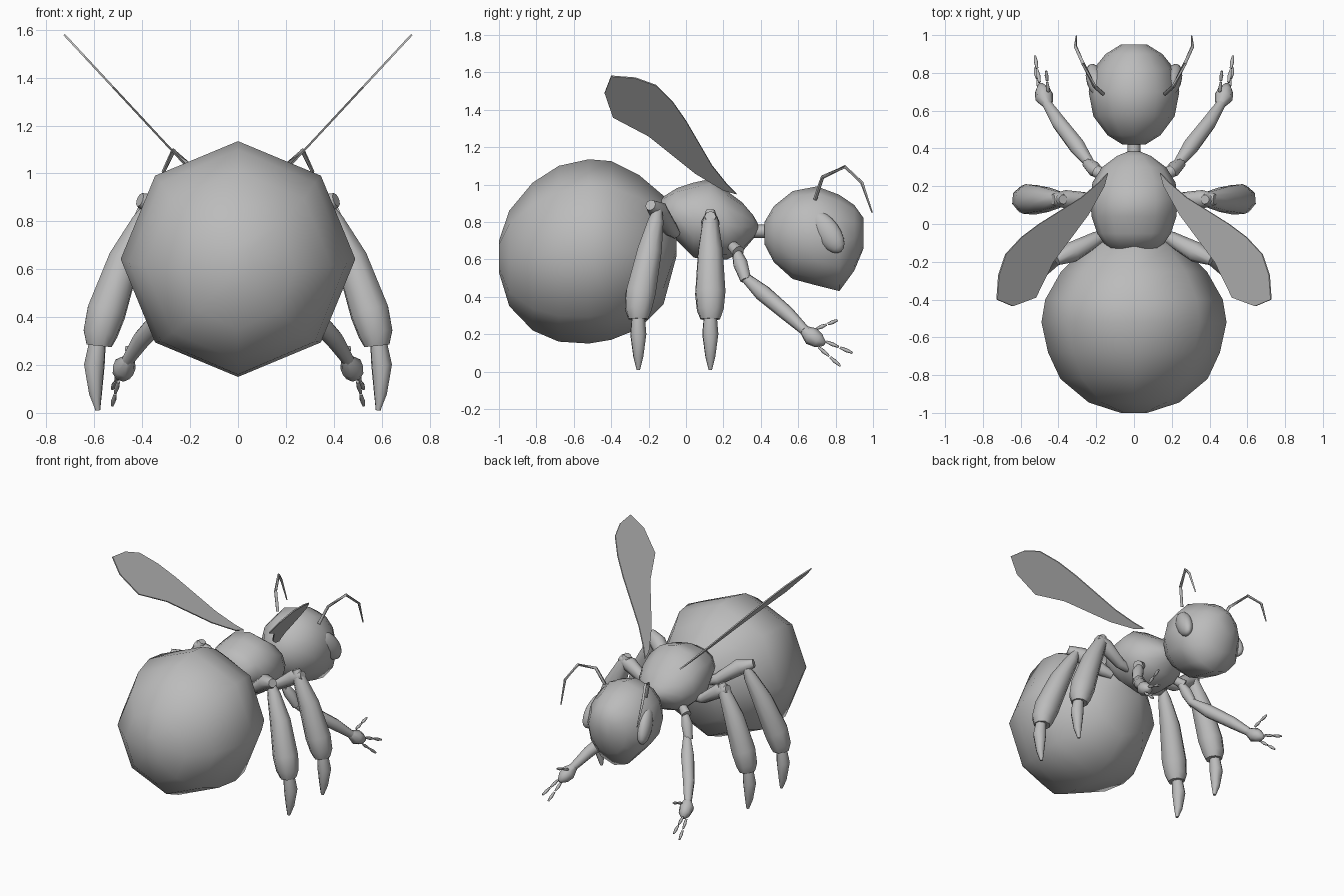
import bpy, bmesh, math
from mathutils import Vector, Matrix

grey = bpy.data.materials.new("plain grey")
grey.diffuse_color = (0.5, 0.5, 0.5, 1)


def finish(name, bm, mirror=False, angle=60):
    bmesh.ops.recalc_face_normals(bm, faces=bm.faces[:])
    me = bpy.data.meshes.new(name)
    bm.to_mesh(me)
    bm.free()
    me.materials.append(grey)
    ob = bpy.data.objects.new(name, me)
    bpy.context.collection.objects.link(ob)
    bpy.ops.object.select_all(action='DESELECT')
    ob.select_set(True)
    bpy.context.view_layer.objects.active = ob
    bpy.ops.object.shade_smooth_by_angle(angle=math.radians(angle))
    if mirror:
        ob.modifiers.new("mirror", 'MIRROR')
    return ob


def skin(bm, rings):
    """Bridge equal rings of points and cap both ends."""
    rows = [[bm.verts.new(p) for p in r] for r in rings]
    n = len(rows[0])
    for a, b in zip(rows, rows[1:]):
        for i in range(n):
            j = (i + 1) % n
            bm.faces.new((a[i], a[j], b[j], b[i]))
    bm.faces.new(rows[0])
    bm.faces.new(rows[-1])


def body(name, stations, sides):
    """Rounded body along y; stations are (y, top, bottom, half width)."""
    bm = bmesh.new()
    rings = []
    for y, top, bot, w in stations:
        c, h = (top + bot) / 2, (top - bot) / 2
        rings.append([(w * math.sin(t), y, c + h * math.cos(t))
                      for t in (math.tau * i / sides for i in range(sides))])
    skin(bm, rings)
    return finish(name, bm, angle=75)


def tube(bm, path, sides=8):
    """Tapered limb; path points are (x, y, z, radius)."""
    pts = [Vector(p[:3]) for p in path]
    rings = []
    for i, p in enumerate(pts):
        d = (pts[min(i + 1, len(pts) - 1)] - pts[max(i - 1, 0)]).normalized()
        u = d.cross(Vector((0.3, 1, 0.1))).normalized()
        v = d.cross(u)
        r = path[i][3]
        rings.append([p + r * (u * math.cos(t) + v * math.sin(t))
                      for t in (math.tau * k / sides for k in range(sides))])
    skin(bm, rings)


def limb(name, *paths, sides=8):
    bm = bmesh.new()
    for p in paths:
        tube(bm, p, sides)
    return finish(name, bm, mirror=True)


# Main body masses
body("abdomen", [
    (-1.0, 0.70, 0.53, 0.07), (-0.945, 0.86, 0.35, 0.24), (-0.82, 1.01, 0.22, 0.39),
    (-0.68, 1.10, 0.16, 0.455), (-0.52, 1.135, 0.15, 0.49), (-0.40, 1.125, 0.17, 0.47),
    (-0.25, 1.05, 0.23, 0.385), (-0.12, 0.94, 0.36, 0.25), (-0.05, 0.84, 0.62, 0.12)], 8)
body("thorax", [
    (-0.13, 0.93, 0.75, 0.14), (-0.05, 0.98, 0.70, 0.195), (0.04, 1.01, 0.61, 0.225),
    (0.13, 1.03, 0.595, 0.23), (0.22, 0.965, 0.60, 0.22), (0.30, 0.905, 0.64, 0.17),
    (0.36, 0.835, 0.71, 0.09), (0.385, 0.79, 0.75, 0.03)], 12)
body("neck", [(0.35, 0.785, 0.715, 0.035), (0.45, 0.785, 0.715, 0.035)], 10)
body("head", [
    (0.42, 0.80, 0.68, 0.06), (0.47, 0.885, 0.585, 0.14), (0.57, 0.965, 0.495, 0.215),
    (0.70, 0.99, 0.46, 0.24), (0.82, 0.945, 0.43, 0.215), (0.90, 0.89, 0.54, 0.15),
    (0.95, 0.82, 0.66, 0.07)], 12)

# Tilted oval eyes
bm = bmesh.new()
bmesh.ops.create_uvsphere(
    bm, u_segments=16, v_segments=10, radius=1,
    matrix=Matrix.Translation((0.2, 0.755, 0.745)) @ Matrix.Rotation(math.radians(-18), 4, 'Z')
    @ Matrix.Rotation(math.radians(37), 4, 'X') @ Matrix.Diagonal((0.05, 0.07, 0.13, 1)))
finish("eyes", bm, mirror=True)

# Jointed feelers
limb("antennae", [(0.165, 0.69, 0.92, 0.011), (0.21, 0.73, 1.04, 0.011),
                  (0.27, 0.85, 1.095, 0.010), (0.31, 0.94, 1.01, 0.009),
                  (0.305, 0.995, 0.85, 0.004)], sides=6)

# Thin swept wings: (y, z) outline on a plane sloping outward
outline = [(0.27, 0.95), (0.22, 1.0), (0.14, 1.1), (0.0, 1.34), (-0.07, 1.44),
           (-0.16, 1.53), (-0.27, 1.57), (-0.4, 1.58), (-0.435, 1.49),
           (-0.39, 1.36), (-0.2, 1.26), (-0.1, 1.18), (0.05, 1.06), (0.2, 0.97)]
bm = bmesh.new()
skin(bm, [[(0.14 + (z - 0.95) * 0.93 + o, y, z - o) for y, z in outline]
          for o in (-0.003, 0.003)])
finish("wings", bm, mirror=True, angle=30)

# Walking legs: thigh, shin and pointed foot, swept back by a lean at each height
def walking_leg(name, thigh, knee, ankle):
    def at(x, z, r):
        t = min(1, (0.86 - z) / 0.5)
        return (x, knee + (ankle - knee) * t, z, r)
    limb(name, thigh,
         [at(0.375, 0.86, 0.025), at(0.40, 0.80, 0.045), at(0.475, 0.64, 0.07),
          at(0.55, 0.42, 0.085), at(0.575, 0.33, 0.075), at(0.58, 0.28, 0.055)],
         [at(0.585, 0.31, 0.035), at(0.60, 0.20, 0.045), at(0.595, 0.08, 0.028),
          at(0.585, 0.01, 0.010)])

walking_leg("middle_legs", [(0.16, 0.13, 0.70, 0.03), (0.23, 0.13, 0.71, 0.035),
                            (0.36, 0.13, 0.80, 0.05), (0.43, 0.13, 0.83, 0.03)], 0.13, 0.13)
walking_leg("hind_legs", [(0.14, -0.06, 0.74, 0.03), (0.20, -0.08, 0.76, 0.04),
                          (0.33, -0.15, 0.86, 0.055), (0.41, -0.19, 0.89, 0.03)], -0.15, -0.255)

# Front legs: hip, arm and paw
limb("front_legs",
     [(0.15, 0.25, 0.67, 0.03), (0.20, 0.28, 0.64, 0.035)],
     [(0.18, 0.27, 0.64, 0.025), (0.21, 0.29, 0.58, 0.04), (0.245, 0.32, 0.49, 0.03)],
     [(0.225, 0.31, 0.51, 0.025), (0.30, 0.41, 0.42, 0.045), (0.40, 0.54, 0.31, 0.04),
      (0.46, 0.635, 0.22, 0.027)],
     [(0.45, 0.62, 0.23, 0.02), (0.475, 0.67, 0.19, 0.05), (0.485, 0.71, 0.165, 0.04),
      (0.495, 0.74, 0.15, 0.015)])

# Three fingers per paw, each of two short segments
bm = bmesh.new()
for a, b in [((0.455, 0.70, 0.23), (0.465, 0.81, 0.275)),
             ((0.50, 0.75, 0.16), (0.525, 0.89, 0.10)),
             ((0.50, 0.71, 0.13), (0.525, 0.825, 0.03))]:
    a, b = Vector(a), Vector(b)
    for s, e in ((0, 0.47), (0.53, 1)):
        p, m, q = (a.lerp(b, s), a.lerp(b, (s + e) / 2), a.lerp(b, e))
        tube(bm, [(*p, 0.007), (*m, 0.011), (*q, 0.006)], 6)
finish("fingers", bm, mirror=True)
